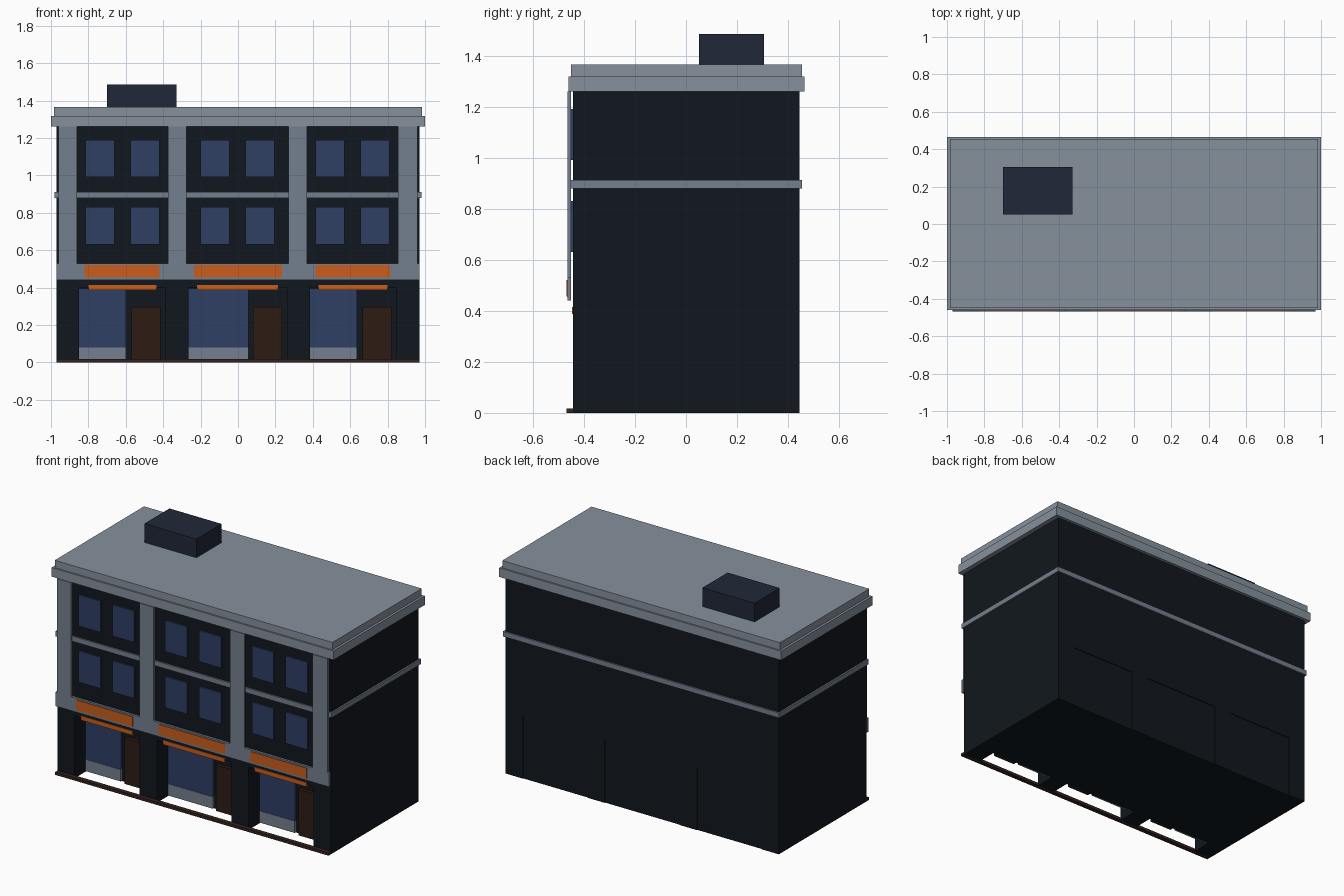
import bpy, bmesh

if "Cube" in bpy.data.objects:
    bpy.data.objects.remove(bpy.data.objects["Cube"])


def material(name, r, g, b):
    m = bpy.data.materials.new(name)
    lin = [((c / 255 + 0.055) / 1.055) ** 2.4 if c > 10 else c / 255 / 12.92 for c in (r, g, b)]
    m.diffuse_color = (*lin, 1)
    m.use_nodes = True
    m.node_tree.nodes["Principled BSDF"].inputs["Base Color"].default_value = m.diffuse_color
    return m


WALL = material("dark_wall", 17, 23, 30)
TRIM = material("grey_trim", 116, 127, 142)
CORNICE = material("pale_cornice", 134, 145, 156)
GLASS = material("blue_glass", 46, 63, 100)
ORANGE = material("orange", 200, 93, 28)
DOOR = material("brown_door", 45, 28, 20)
PLINTH = material("plinth_brown", 52, 35, 32)
UNIT = material("roof_unit_navy", 32, 39, 55)


def prism(name, outline, y0, y1, mat):
    """Extrude an x-z outline from y0 back to y1."""
    bm = bmesh.new()
    face = bm.faces.new([bm.verts.new((x, y0, z)) for x, z in outline])
    ext = bmesh.ops.extrude_face_region(bm, geom=[face])
    verts = [v for v in ext["geom"] if isinstance(v, bmesh.types.BMVert)]
    bmesh.ops.translate(bm, verts=verts, vec=(0, y1 - y0, 0))
    bmesh.ops.recalc_face_normals(bm, faces=bm.faces)
    me = bpy.data.meshes.new(name)
    bm.to_mesh(me)
    bm.free()
    me.materials.append(mat)
    ob = bpy.data.objects.new(name, me)
    bpy.context.collection.objects.link(ob)
    return ob


def box(name, x0, x1, y0, y1, z0, z1, mat):
    return prism(name, [(x0, z0), (x1, z0), (x1, z1), (x0, z1)], y0, y1, mat)


# Each bay: shop opening, shop window, door, sign, awning, upper windows (x ranges)
bays = [
    dict(open=(-0.85, -0.39), glass=(-0.85, -0.60), door=(-0.57, -0.415), sign=(-0.82, -0.42),
         awning=(-0.80, -0.435), panes=[(-0.815, -0.66), (-0.575, -0.42)]),
    dict(open=(-0.265, 0.265), glass=(-0.265, 0.055), door=(0.08, 0.235), sign=(-0.235, 0.235),
         awning=(-0.22, 0.215), panes=[(-0.20, -0.045), (0.04, 0.195)]),
    dict(open=(0.385, 0.845), glass=(0.385, 0.635), door=(0.665, 0.82), sign=(0.415, 0.815),
         awning=(0.43, 0.80), panes=[(0.415, 0.57), (0.655, 0.81)]),
]

# Main body: wall outline with three ground-floor openings
outline = [(-0.97, 0)]
for b in bays:
    x0, x1 = b["open"]
    outline += [(x0, 0), (x0, 0.40), (x1, 0.40), (x1, 0)]
outline += [(0.97, 0), (0.97, 1.26), (-0.97, 1.26)]
prism("main_body", outline, -0.442, 0.445, WALL)

for i, b in enumerate(bays, 1):
    # Recessed shop front
    box(f"shop_infill_{i}", *b["open"], -0.315, 0.441, 0, 0.40, WALL)
    box(f"shop_window_{i}", *b["glass"], -0.33, -0.315, 0.08, 0.395, GLASS)
    box(f"window_sill_panel_{i}", *b["glass"], -0.333, -0.315, 0.005, 0.08, TRIM)
    box(f"shop_door_{i}", *b["door"], -0.338, -0.315, 0, 0.295, DOOR)
    # Sign board and awning bar
    box(f"sign_board_{i}", *b["sign"], -0.469, -0.45, 0.455, 0.52, ORANGE)
    box(f"awning_bar_{i}", *b["awning"], -0.446, -0.42, 0.387, 0.415, ORANGE)
    # Upper windows on two floors
    for floor, z in enumerate((0.63, 0.99), 1):
        for side, (x0, x1) in zip(("left", "right"), b["panes"]):
            box(f"upper_window_{i}_{floor}_{side}", x0, x1, -0.452, -0.44, z, z + 0.20, GLASS)

# Facade frame
box("sign_band", -0.97, 0.97, -0.465, -0.45, 0.44, 0.53, TRIM)
for i, (x0, x1) in enumerate([(-0.96, -0.86), (-0.375, -0.275), (0.27, 0.37), (0.855, 0.96)], 1):
    box(f"pilaster_{i}", x0, x1, -0.465, -0.45, 0.53, 1.26, TRIM)
box("floor_band", -0.98, 0.98, -0.452, 0.455, 0.88, 0.912, TRIM)

# Plinth strip, cornice and roof
box("plinth_strip", -0.97, 0.97, -0.468, -0.44, 0, 0.018, PLINTH)
box("lower_cornice", -1.0, 1.0, -0.46, 0.465, 1.26, 1.318, CORNICE)
box("upper_cornice", -0.985, 0.985, -0.45, 0.455, 1.318, 1.365, CORNICE)
box("roof_unit", -0.70, -0.33, 0.05, 0.305, 1.365, 1.485, UNIT)
